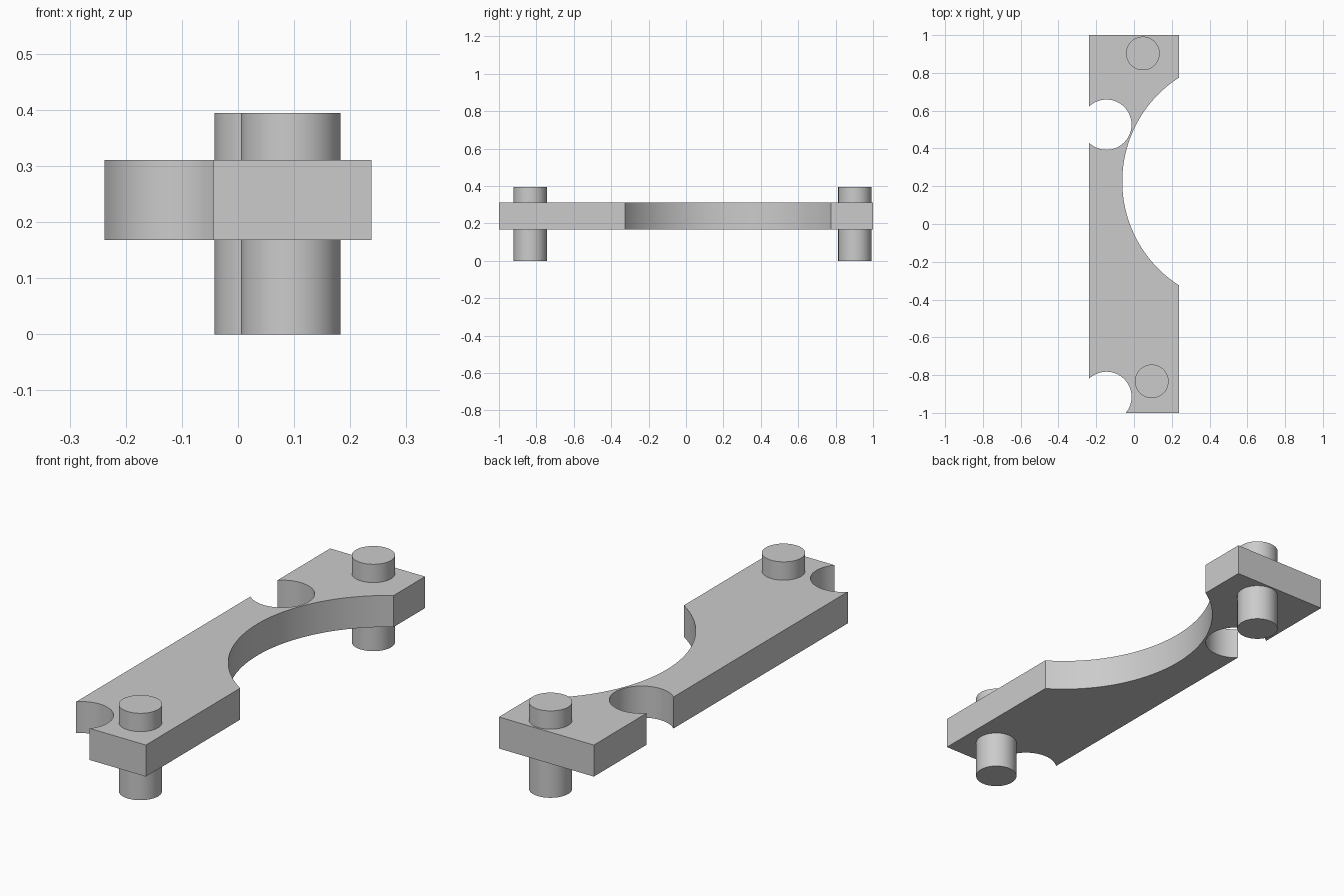
import bpy
import bmesh
from math import atan2, cos, pi, radians, sin, sqrt

cube = bpy.data.objects.get("Cube")
if cube:
    bpy.data.objects.remove(cube, do_unlink=True)

grey = bpy.data.materials.new("plain grey")
grey.use_nodes = True
colour = (0.6, 0.6, 0.6, 1)
grey.diffuse_color = colour
grey.node_tree.nodes["Principled BSDF"].inputs["Base Color"].default_value = colour

HALF_X, HALF_Y = 0.238, 1.0
PLATE_BOTTOM, PLATE_TOP = 0.168, 0.311
NOTCH_R = 0.133
BAY_R = 0.654


def arc(cx, cy, r, start, end, steps):
    """Points along an arc, both ends included."""
    angles = [start + (end - start) * i / steps for i in range(steps + 1)]
    return [(cx + r * cos(a), cy + r * sin(a)) for a in angles]


def extrude_outline(name, outline, bottom, top):
    """Solid prism from a counter-clockwise outline."""
    bm = bmesh.new()
    face = bm.faces.new([bm.verts.new((x, y, bottom)) for x, y in outline])
    result = bmesh.ops.extrude_face_region(bm, geom=[face])
    raised = [g for g in result["geom"] if isinstance(g, bmesh.types.BMVert)]
    bmesh.ops.translate(bm, verts=raised, vec=(0, 0, top - bottom))
    bmesh.ops.recalc_face_normals(bm, faces=bm.faces)
    mesh = bpy.data.meshes.new(name)
    bm.to_mesh(mesh)
    bm.free()
    mesh.materials.append(grey)
    obj = bpy.data.objects.new(name, mesh)
    bpy.context.collection.objects.link(obj)
    bpy.ops.object.select_all(action="DESELECT")
    obj.select_set(True)
    bpy.context.view_layer.objects.active = obj
    bpy.ops.object.shade_smooth_by_angle(angle=radians(30))
    return obj


# Plate: a bar with a wide bay on one side and round notches on the other
bay_x, bay_y = 0.592, 0.225
bay_half = atan2(sqrt(BAY_R**2 - (bay_x - HALF_X)**2), bay_x - HALF_X)
notch_x, notch_y, corner_y = -0.146, 0.526, -0.915
edge = notch_x + HALF_X
notch_half = pi - atan2(sqrt(NOTCH_R**2 - edge**2), edge)
corner_drop = HALF_Y + corner_y
corner_start = -atan2(corner_drop, sqrt(NOTCH_R**2 - corner_drop**2))

outline = [(HALF_X, -HALF_Y)]
outline += arc(bay_x, bay_y, BAY_R, pi + bay_half, pi - bay_half, 64)
outline += [(HALF_X, HALF_Y), (-HALF_X, HALF_Y)]
outline += arc(notch_x, notch_y, NOTCH_R, notch_half, -notch_half, 48)
outline += arc(notch_x, corner_y, NOTCH_R, notch_half, corner_start, 36)
extrude_outline("plate", outline, PLATE_BOTTOM, PLATE_TOP)

# Pins: upright cylinders through both ends
for name, x, y in (("back_pin", 0.047, 0.903), ("front_pin", 0.094, -0.833)):
    circle = arc(x, y, 0.089, 0, 2 * pi, 64)[:-1]
    extrude_outline(name, circle, 0, 0.394)
